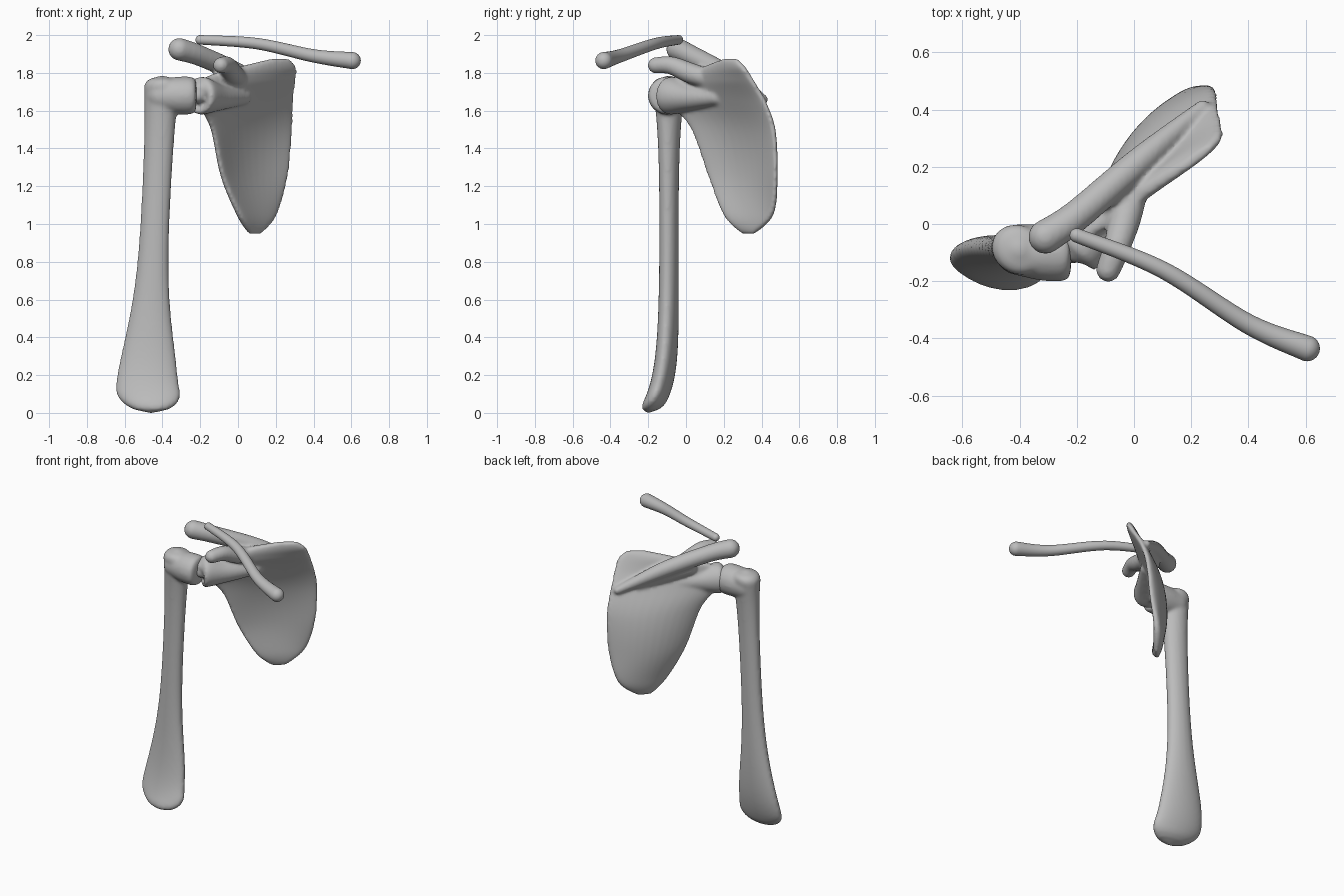
import bpy, bmesh, math
from mathutils import Vector

cube = bpy.data.objects.get("Cube")
if cube:
    bpy.data.objects.remove(cube)

bone = bpy.data.materials.new("bone grey")
bone.use_nodes = True
bone.diffuse_color = (.5, .5, .5, 1)
bone.node_tree.nodes["Principled BSDF"].inputs["Base Color"].default_value = bone.diffuse_color

UP = Vector((0, 0, 1))


def resample(rows, steps=8):
    """Smooth curve through rows of numbers of any width."""
    out = []
    last = len(rows) - 1
    for i in range(last):
        before, here, there, after = (rows[max(0, min(last, i + k))] for k in (-1, 0, 1, 2))
        for s in range(steps):
            t = s / steps
            out.append([b + t / 2 * (c - a + t * (2*a - 5*b + 4*c - d + t * (3*(b - c) + d - a)))
                        for a, b, c, d in zip(before, here, there, after)])
    return out + [rows[last]]


def ellipse(centre, u, v, power=1, count=32):
    """Ring with half axes u and v; a power below one fills out the rim."""
    ring = []
    for i in range(count):
        angle = math.tau * i / count
        s = math.sin(angle)
        ring.append(centre + u * math.cos(angle) + v * math.copysign(abs(s) ** power, s))
    return ring


def skin(bm, rings):
    """Join rings of points into a closed solid."""
    loops = [[bm.verts.new(point) for point in ring] for ring in rings]
    faces = [bm.faces.new(loops[0]), bm.faces.new(loops[-1])]
    for low, high in zip(loops, loops[1:]):
        for i in range(len(low)):
            faces.append(bm.faces.new((low[i - 1], low[i], high[i], high[i - 1])))
    bmesh.ops.recalc_face_normals(bm, faces=faces)


def tube(bm, rows):
    """Round sweep through rows of x, y, z, radius, with domed ends."""
    path = [(Vector(row[:3]), row[3]) for row in resample(rows)]
    start, end = path[0], path[-1]
    first = (path[1][0] - start[0]).normalized()
    final = (end[0] - path[-2][0]).normalized()
    head, tail = [], []
    for step in range(1, 8):
        angle = step / 8 * math.pi / 2
        out, shrink = math.sin(angle), math.cos(angle)
        head.insert(0, (start[0] - first * start[1] * out, start[1] * shrink))
        tail.append((end[0] + final * end[1] * out, end[1] * shrink))
    path = head + path + tail
    rings = []
    for i, (centre, radius) in enumerate(path):
        ahead = path[min(i + 1, len(path) - 1)][0]
        along = (ahead - path[max(i - 1, 0)][0]).normalized()
        side = along.cross(UP).normalized()
        rings.append(ellipse(centre, side * radius, side.cross(along) * radius))
    skin(bm, rings)


def rounding(distance, reach):
    """Quarter-circle falloff near the end of a bone."""
    t = max(0, 1 - distance / reach)
    return math.sqrt(max(.01, 1 - t * t))


def finish(name, bm, fuse=True):
    mesh = bpy.data.meshes.new(name)
    bm.to_mesh(mesh)
    bm.free()
    mesh.materials.append(bone)
    mesh.shade_smooth()
    ob = bpy.data.objects.new(name, mesh)
    bpy.context.collection.objects.link(ob)
    if fuse:
        remesh = ob.modifiers.new("fuse", "REMESH")
        remesh.mode = "VOXEL"
        remesh.voxel_size = .01
        remesh.use_smooth_shade = True
        soften = ob.modifiers.new("soften", "SMOOTH")
        soften.iterations = 8


# Upper arm bone: shaft flaring toward the elbow, which curls forward
bm = bmesh.new()
rings = []
height, levels = 1.785, 90
for i in range(levels + 1):
    z = height * i / levels
    top = (z / height) ** 8
    flare = math.exp(-(z / .5) ** 2)
    width = (.075 + .1 * flare + .025 * top) * rounding(z, .12) * rounding(height - z, .06)
    depth = (.05 + .01 * flare + .05 * top) * rounding(z, .06) * rounding(height - z, .06)
    heel = math.exp(-(z / .1) ** 2)
    centre = Vector((.05 * z - .49 + .03 * heel, -.09 - .11 * math.exp(-z / .15), z))
    rings.append(ellipse(centre, Vector((width, -.1 * width, 0)), Vector((0, depth, 0))))
skin(bm, rings)
# Side-facing head
tube(bm, [(-.4, -.09, 1.68, .09), (-.3, -.1, 1.68, .1), (-.23, -.1, 1.68, .09), (-.22, -.1, 1.68, .02)])
finish("upper_arm_bone", bm)

# Shoulder blade: bowed plate between its outer and inner edges
bm = bmesh.new()
rings = []
edges = [(.945, .06, .3, .12, .36),
         (1.05, 0, .2, .2, .46),
         (1.25, -.085, .12, .26, .48),
         (1.5, -.14, .03, .285, .47),
         (1.65, -.21, -.08, .29, .42),
         (1.77, -.18, -.05, .305, .35),
         (1.83, 0, .09, .305, .31),
         (1.875, .18, .2, .27, .27)]
for z, ax, ay, bx, by in resample(edges):
    outer, inner = Vector((ax, ay, z)), Vector((bx, by, z))
    half = (inner - outer) / 2
    thick = .033 * rounding(z - .945, .1) * rounding(1.88 - z, .08)
    bow = .055 * max(0, math.sin(math.pi * (z - .95) / .8))
    face = UP.cross(half).normalized()
    # Both faces bulge the same way, so the plate stays thin
    ring = ellipse((outer + inner) / 2, half, face * thick, .6)
    for i, point in enumerate(ring):
        point += face * bow * math.sin(math.tau * i / len(ring)) ** 2
    rings.append(ring)
skin(bm, rings)
# Socket neck
tube(bm, [(.03, .16, 1.67, .04), (-.1, .01, 1.67, .07), (-.2, -.085, 1.68, .1), (-.215, -.1, 1.68, .04)])
# Ridge rising to the shoulder tip, with its root on the plate
tube(bm, [(.24, .41, 1.66, .025), (.02, .22, 1.79, .05), (-.2, .03, 1.89, .055), (-.31, -.045, 1.925, .06)])
tube(bm, [(.15, .31, 1.68, .03), (-.08, .08, 1.78, .05)])
# Forward hook
tube(bm, [(0, .12, 1.77, .05), (-.03, .02, 1.8, .055), (-.06, -.08, 1.84, .048), (-.09, -.16, 1.84, .043)])
finish("shoulder_blade", bm)

# Collar bone: gentle S-curve
bm = bmesh.new()
tube(bm, [(-.2, -.04, 1.975, .025), (.1, -.16, 1.955, .03), (.4, -.35, 1.89, .035), (.605, -.435, 1.865, .045)])
finish("collar_bone", bm, fuse=False)
